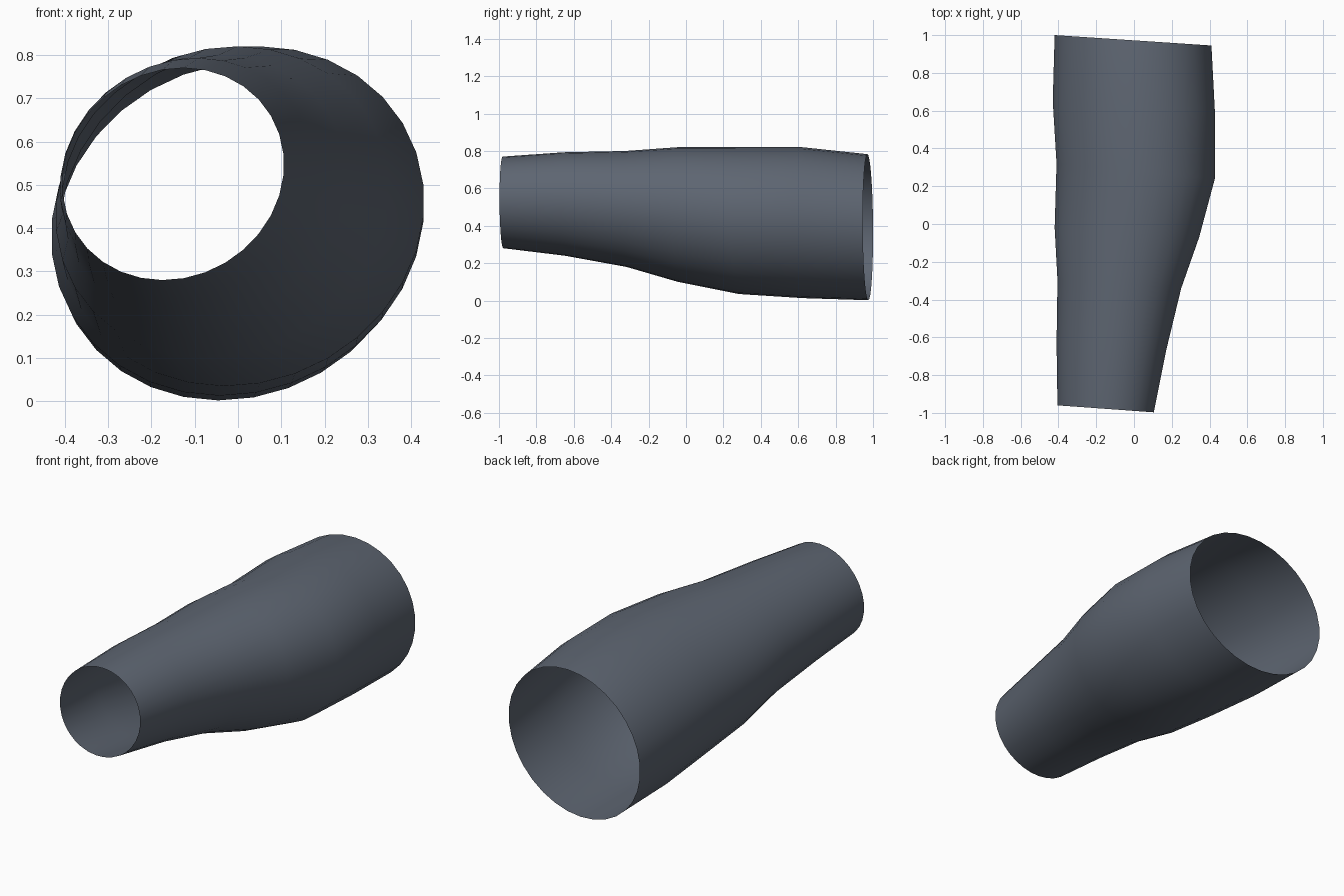
import bpy, bmesh, math

cube = bpy.data.objects.get("Cube")
if cube:
    bpy.data.objects.remove(cube, do_unlink=True)

# Blue-grey material
mat = bpy.data.materials.new("slate grey")
mat.use_nodes = True
colour = (0.11, 0.13, 0.165, 1.0)
mat.diffuse_color = colour
mat.node_tree.nodes["Principled BSDF"].inputs["Base Color"].default_value = colour

SIDES = 32
SKEW = 0.09  # slight diagonal stretch of every section

# Sections, front to back: left edge (x, y), right edge (x, y), bottom z, top z
SECTIONS = [
    (-0.405, -0.96, 0.105, -0.997, 0.28, 0.77),
    (-0.41, -0.63, 0.17, -0.67, 0.24, 0.793),
    (-0.405, -0.30, 0.25, -0.34, 0.18, 0.80),
    (-0.42, -0.02, 0.345, -0.07, 0.10, 0.82),
    (-0.41, 0.32, 0.428, 0.24, 0.035, 0.82),
    (-0.43, 0.65, 0.428, 0.60, 0.013, 0.82),
    (-0.42, 1.00, 0.41, 0.945, 0.002, 0.783),
]


def add_ring(bm, x0, y0, x1, y1, z0, z1):
    """Skewed ellipse whose plane leans between its two side edges."""
    verts = []
    for k in range(SIDES):
        t = (k + 0.5) * math.tau / SIDES
        u = math.cos(t) / math.cos(math.pi / SIDES)
        verts.append(bm.verts.new((
            (x0 + x1) / 2 + (x1 - x0) / 2 * u,
            (y0 + y1) / 2 + (y1 - y0) / 2 * u,
            (z0 + z1) / 2 + (z1 - z0) / 2 * math.sin(t + SKEW))))
    return verts


# Open tapered sleeve lofted through the sections
bm = bmesh.new()
rings = [add_ring(bm, *s) for s in SECTIONS]
for a, b in zip(rings, rings[1:]):
    for k in range(SIDES):
        n = (k + 1) % SIDES
        face = bm.faces.new((a[k], b[k], b[n], a[n]))
        face.smooth = True

mesh = bpy.data.meshes.new("tapered_sleeve")
bm.to_mesh(mesh)
bm.free()
mesh.materials.append(mat)
sleeve = bpy.data.objects.new("tapered_sleeve", mesh)
bpy.context.collection.objects.link(sleeve)
